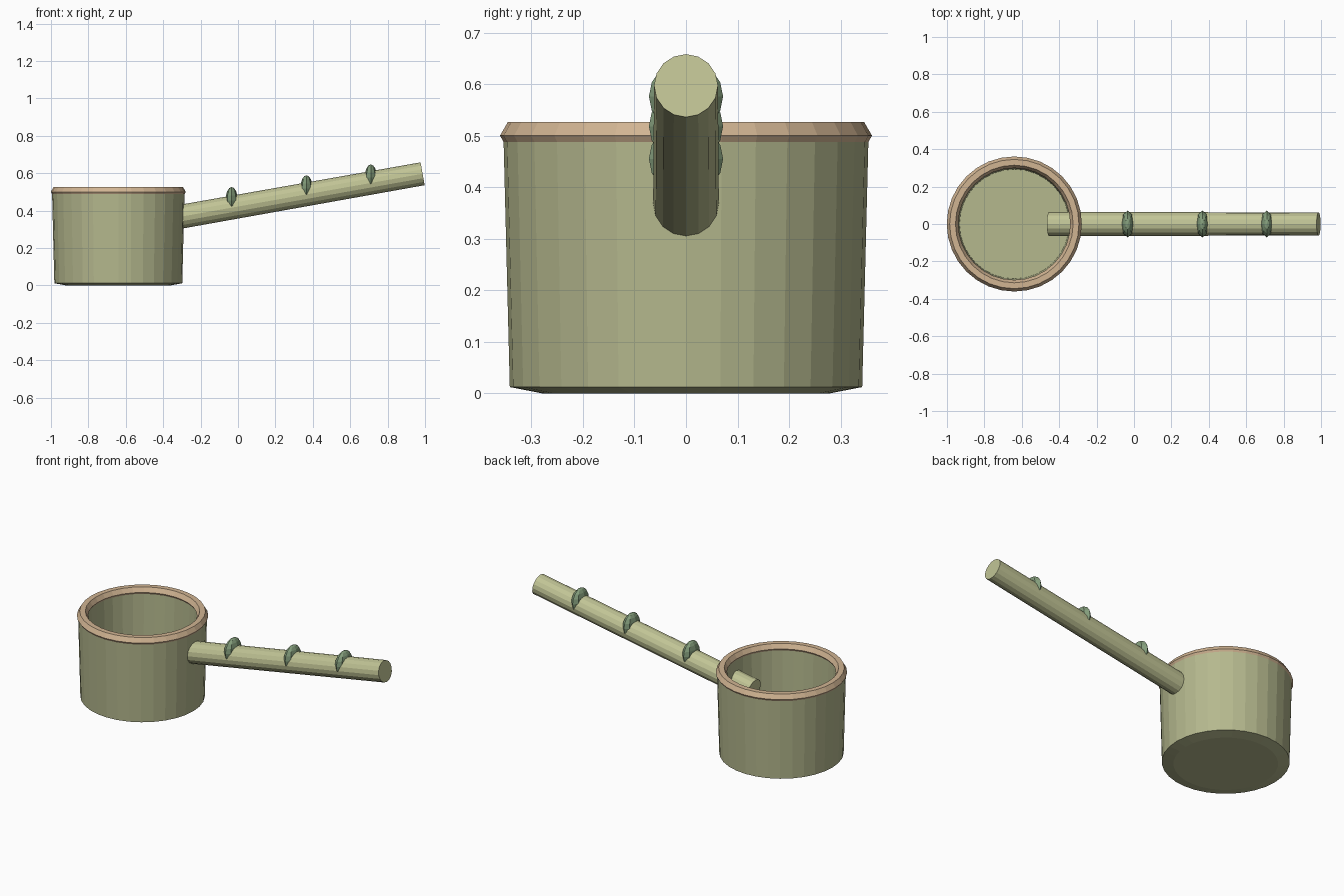
import bpy, math
from mathutils import Vector

if "Cube" in bpy.data.objects:
    bpy.data.objects.remove(bpy.data.objects["Cube"])

CUP_X = -0.64
SIDES = 32


def material(name, rgb):
    m = bpy.data.materials.new(name)
    m.diffuse_color = (*rgb, 1)
    m.use_nodes = True
    m.node_tree.nodes["Principled BSDF"].inputs["Base Color"].default_value = m.diffuse_color
    return m


bamboo = material("bamboo_green", (0.46, 0.48, 0.27))
handle_mat = material("light_bamboo", (0.53, 0.55, 0.30))
tan = material("tan", (0.64, 0.46, 0.29))
leaf = material("dark_green", (0.23, 0.34, 0.20))


def lathe(name, profile, mat, closed=False):
    """Revolve (radius, z) points around z; open profiles get end caps."""
    n = len(profile)
    verts = [(r * math.cos(a), r * math.sin(a), z)
             for a in (2 * math.pi * i / SIDES for i in range(SIDES))
             for r, z in profile]
    faces = []
    for i in range(SIDES):
        j = (i + 1) % SIDES
        for k in range(n if closed else n - 1):
            l = (k + 1) % n
            faces.append((i * n + k, j * n + k, j * n + l, i * n + l))
    if not closed:
        faces.append([i * n for i in reversed(range(SIDES))])
        faces.append([i * n + n - 1 for i in range(SIDES)])
    me = bpy.data.meshes.new(name)
    me.from_pydata(verts, [], faces)
    me.materials.append(mat)
    ob = bpy.data.objects.new(name, me)
    ob.location.x = CUP_X
    bpy.context.collection.objects.link(ob)
    return ob


# Hollow cup with a chamfered base
lathe("cup", [(0.28, 0), (0.342, 0.012), (0.354, 0.488),
              (0.306, 0.488), (0.293, 0.05)], bamboo)

# Six-sided rim ring
rim = [(0.33 + 0.031 * math.cos(k * math.pi / 3),
        0.5 + 0.031 * math.sin(k * math.pi / 3)) for k in range(6)]
lathe("rim", rim, tan, closed=True)

# Slanted, slightly tapered handle passing through the cup wall
start, end = Vector((-0.455, 0, 0.341)), Vector((0.987, 0, 0.597))
axis = end - start
bpy.ops.mesh.primitive_cone_add(vertices=16, radius1=0.064, radius2=0.062,
                                depth=axis.length, location=(start + end) / 2)
handle = bpy.context.object
handle.name = "handle"
handle.rotation_euler = axis.to_track_quat('Z', 'Y').to_euler()
handle.data.materials.append(handle_mat)

# Flattened knots sitting on top of the handle
for i, (x, z) in enumerate([(-0.034, 0.455), (0.366, 0.518), (0.71, 0.576)]):
    bpy.ops.mesh.primitive_uv_sphere_add(segments=8, ring_count=8, radius=1,
                                         location=(x, 0, z))
    knot = bpy.context.object
    knot.name = f"handle_knot_{i + 1}"
    knot.scale = (0.033, 0.072, 0.071)
    knot.data.materials.append(leaf)
